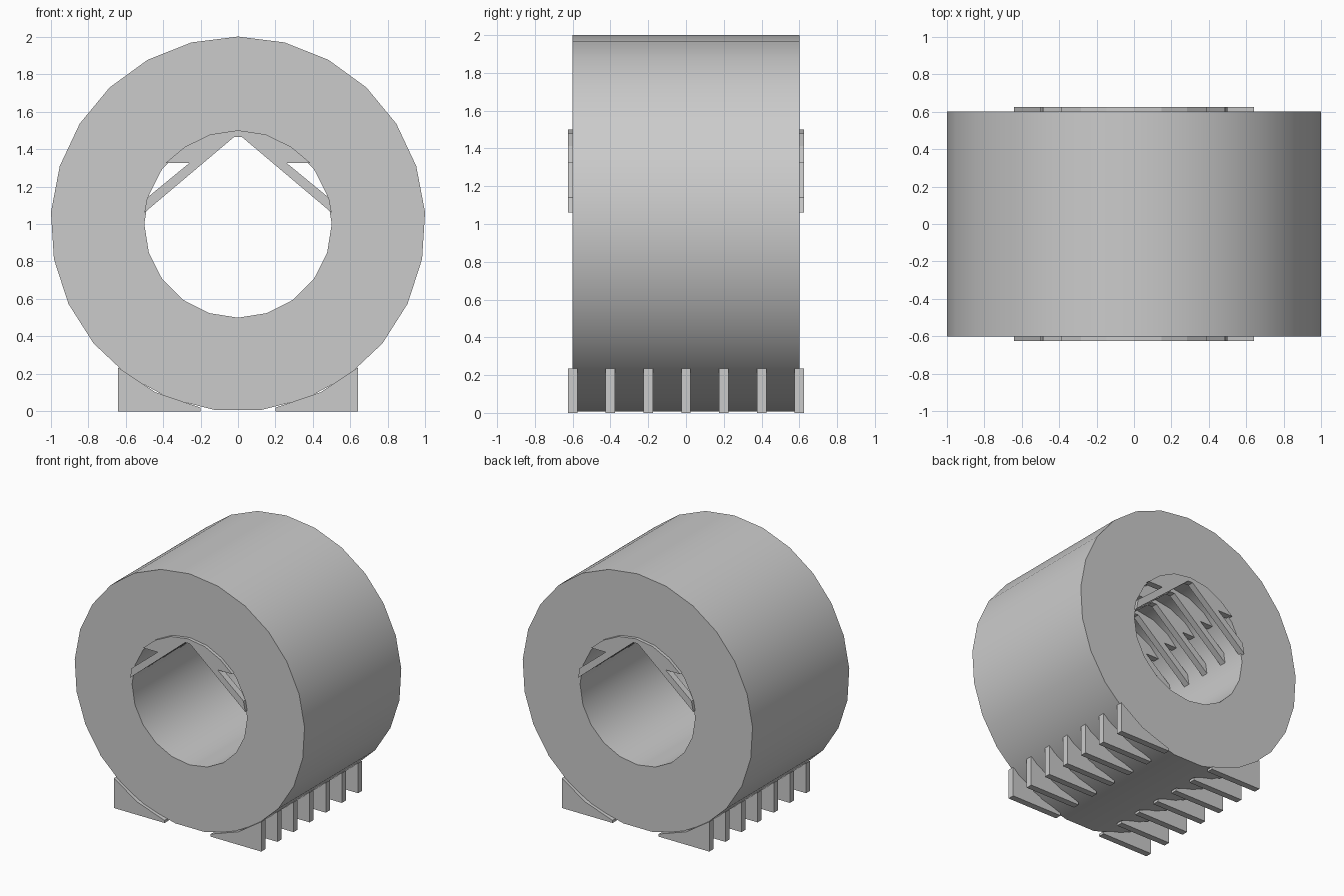
import bpy, bmesh
from math import sin, cos, radians, tau

cube = bpy.data.objects.get("Cube")
if cube:
    bpy.data.objects.remove(cube, do_unlink=True)

WIDTH = 1.2        # length of the tube along y
RIB = 0.05         # rib thickness
RIB_YS = [-0.6 + 0.2 * i for i in range(7)]

grey = bpy.data.materials.new("plain grey")
grey.use_nodes = True
grey.diffuse_color = (0.6, 0.6, 0.6, 1)
grey.node_tree.nodes["Principled BSDF"].inputs["Base Color"].default_value = (0.6, 0.6, 0.6, 1)


def ring(radius, sides):
    """Polygon around the tube axis with a corner at the top."""
    return [(radius * sin(tau * i / sides), 1 + radius * cos(tau * i / sides))
            for i in range(sides)]


def slab(name, loops, y, depth, smooth=False):
    """Extrude an xz outline (with optional hole) along y, centred on y."""
    bm = bmesh.new()
    edges = []
    for loop in loops:
        verts = [bm.verts.new((x, y - depth / 2, z)) for x, z in loop]
        edges += [bm.edges.new((verts[i - 1], verts[i])) for i in range(len(verts))]
    bmesh.ops.triangle_fill(bm, edges=edges, use_beauty=True, use_dissolve=False)
    extruded = bmesh.ops.extrude_face_region(bm, geom=bm.faces[:], use_keep_orig=True)
    moved = [g for g in extruded["geom"] if isinstance(g, bmesh.types.BMVert)]
    bmesh.ops.translate(bm, verts=moved, vec=(0, depth, 0))
    bmesh.ops.recalc_face_normals(bm, faces=bm.faces[:])
    mesh = bpy.data.meshes.new(name)
    bm.to_mesh(mesh)
    bm.free()
    mesh.materials.append(grey)
    obj = bpy.data.objects.new(name, mesh)
    bpy.context.collection.objects.link(obj)
    if smooth:
        bpy.ops.object.select_all(action='DESELECT')
        obj.select_set(True)
        bpy.context.view_layer.objects.active = obj
        bpy.ops.object.shade_smooth_by_angle(angle=radians(30))
    return obj


def mirrored(points):
    return [(-x, z) for x, z in reversed(points)]


# Thick tube with a round bore
slab("tube", [ring(1, 25), ring(0.5, 20)], 0, WIDTH, smooth=True)

# Foot rib: a wedge fitted under the curve of the tube
foot = [(0.2, 0), (0.64, 0), (0.64, 0.235), (0.44, 0.102), (0.2, 0.02)]

# Gable rib: a pointed web in the top of the bore, with slanted struts
gable_half = [(0.02, 1.465), (0.5, 1.06), (0.485, 1.14), (0.26, 1.325),
              (0.387, 1.325), (0.283, 1.412), (0.148, 1.478)]
gable = gable_half + [(0, 1.5)] + mirrored(gable_half)

for number, y in enumerate(RIB_YS, 1):
    slab(f"left_foot_rib_{number}", [foot], y, RIB)
    slab(f"right_foot_rib_{number}", [mirrored(foot)], y, RIB)
    slab(f"gable_rib_{number}", [gable], y, RIB)
